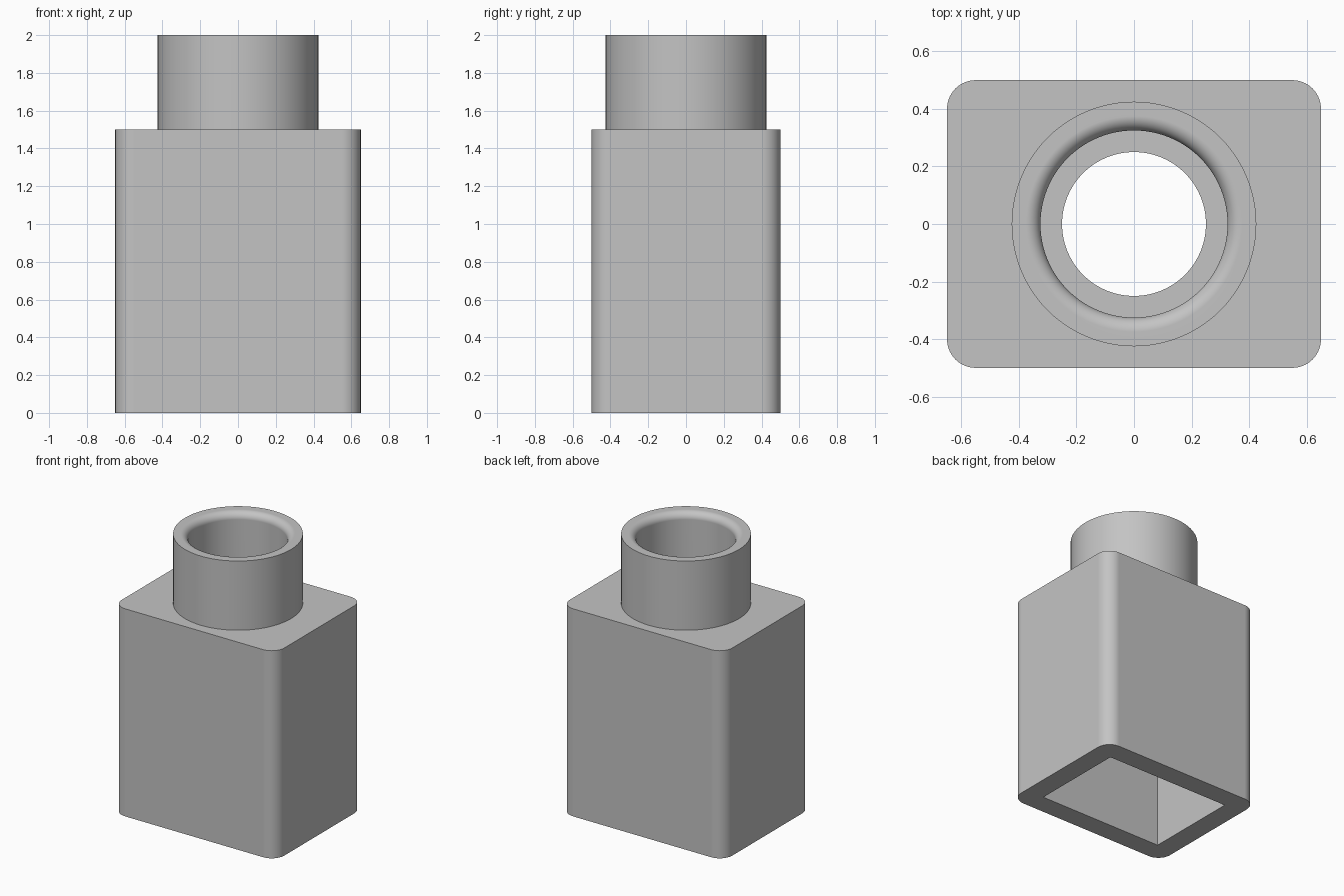
import bpy
import bmesh
import math

cube = bpy.data.objects.get("Cube")
if cube:
    bpy.data.objects.remove(cube, do_unlink=True)

SHOULDER = 1.5      # height of the box part
WALL = 0.15
TOP = 2.0
BORE, OUTER, FILLET = 0.325, 0.425, 0.05

grey = bpy.data.materials.new("plain grey")
grey.use_nodes = True
colour = (0.55, 0.55, 0.55, 1)
grey.diffuse_color = colour
grey.node_tree.nodes["Principled BSDF"].inputs["Base Color"].default_value = colour


def make_object(name, bm):
    bmesh.ops.recalc_face_normals(bm, faces=bm.faces)
    mesh = bpy.data.meshes.new(name)
    bm.to_mesh(mesh)
    bm.free()
    mesh.materials.append(grey)
    obj = bpy.data.objects.new(name, mesh)
    bpy.context.collection.objects.link(obj)
    return obj


def box(width, depth, low, high):
    bm = bmesh.new()
    bmesh.ops.create_cube(bm, size=1)
    for v in bm.verts:
        v.co.x *= width
        v.co.y *= depth
        v.co.z = high if v.co.z > 0 else low
    return bm


def select_only(obj):
    bpy.ops.object.select_all(action='DESELECT')
    obj.select_set(True)
    bpy.context.view_layer.objects.active = obj


def smooth(obj):
    select_only(obj)
    bpy.ops.object.shade_smooth_by_angle(angle=math.radians(35))
    weighted = obj.modifiers.new("even_shading", 'WEIGHTED_NORMAL')
    weighted.keep_sharp = True


def cut(obj, cutter):
    cutter.hide_render = True
    mod = obj.modifiers.new("cut", 'BOOLEAN')
    mod.operation = 'DIFFERENCE'
    mod.solver = 'EXACT'
    mod.object = cutter
    select_only(obj)
    bpy.ops.object.modifier_apply(modifier=mod.name)
    bpy.data.objects.remove(cutter, do_unlink=True)


# Box body with rounded upright corners
bm = box(1.3, 1.0, 0, SHOULDER)
uprights = [e for e in bm.edges
            if abs(e.verts[0].co.z - e.verts[1].co.z) > 1]
bmesh.ops.bevel(bm, geom=uprights, offset=0.1, segments=10,
                profile=0.5, affect='EDGES')
body = make_object("body", bm)

# Square-cornered cavity, open at the bottom
cut(body, make_object("cavity_cutter",
                      box(1.3 - 2 * WALL, 1.0 - 2 * WALL, -0.5, SHOULDER - WALL)))

# Round hole from the neck into the cavity
bm = bmesh.new()
bmesh.ops.create_cone(bm, cap_ends=True, segments=96,
                      radius1=0.25, radius2=0.25, depth=1)
bmesh.ops.translate(bm, verts=bm.verts, vec=(0, 0, SHOULDER))
cut(body, make_object("hole_cutter", bm))
smooth(body)

# Neck: turned profile with a rounded inner lip
profile = [(OUTER, SHOULDER), (OUTER, TOP)]
for i in range(11):
    a = math.pi / 2 * (1 + i / 10)
    # quarter circle from the flat rim down into the bore
    profile.append((BORE + FILLET - FILLET * math.sin(a - math.pi / 2),
                    TOP - FILLET + FILLET * math.cos(a - math.pi / 2)))
profile.append((BORE, SHOULDER))

bm = bmesh.new()
verts = [bm.verts.new((r, 0, z)) for r, z in profile]
edges = [bm.edges.new(pair) for pair in zip(verts, verts[1:])]
bmesh.ops.spin(bm, geom=verts + edges, cent=(0, 0, 0), axis=(0, 0, 1),
               angle=2 * math.pi, steps=96, use_merge=True)
bmesh.ops.remove_doubles(bm, verts=bm.verts, dist=0.0001)
neck = make_object("neck", bm)

# Make sure the open-bottomed neck faces outwards
wall = max(neck.data.polygons, key=lambda p: p.center.xy.length)
if wall.normal.xy.dot(wall.center.xy) < 0:
    neck.data.flip_normals()
smooth(neck)
